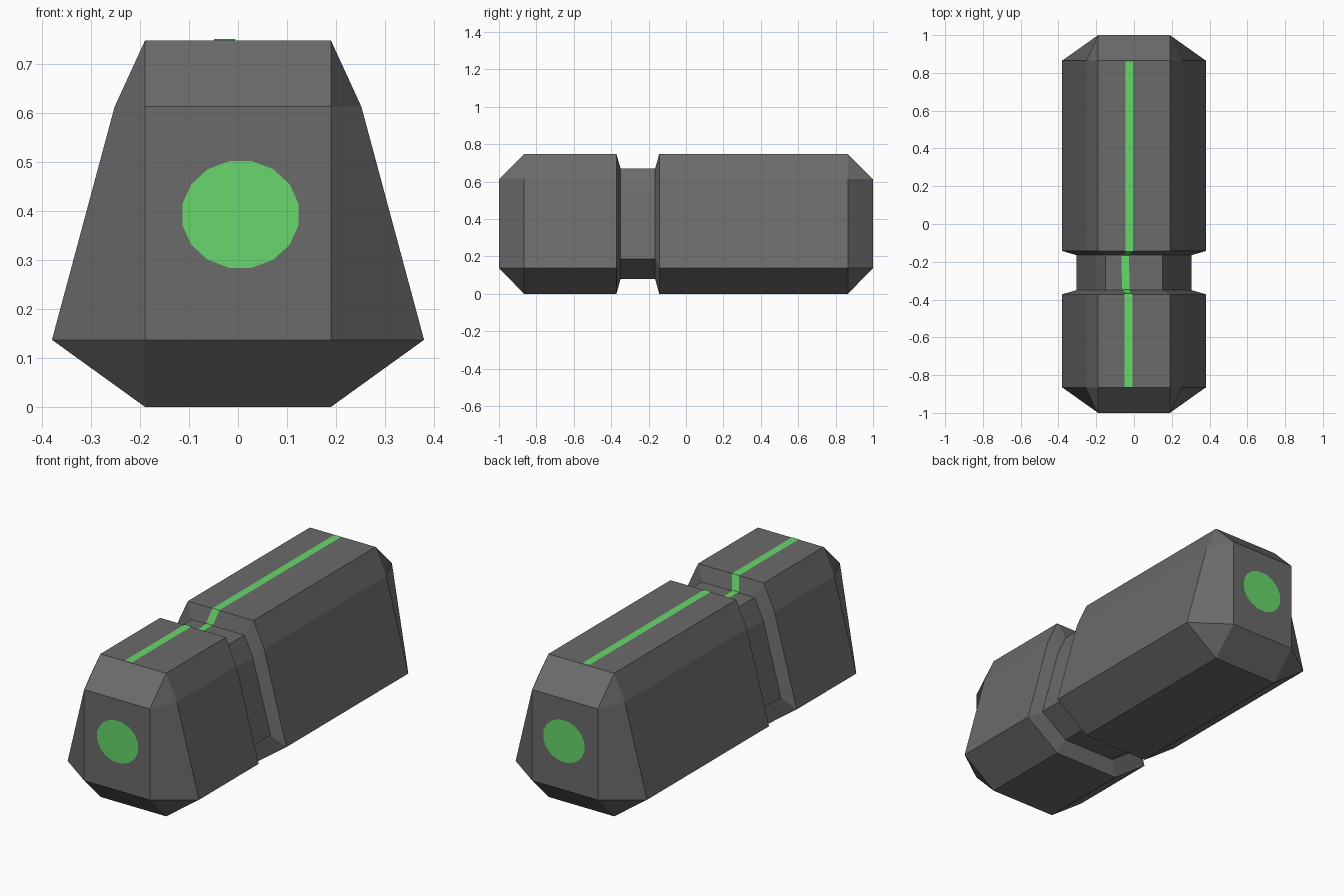
import bpy, bmesh, math

if "Cube" in bpy.data.objects:
    bpy.data.objects.remove(bpy.data.objects["Cube"])


def material(name, rgb):
    m = bpy.data.materials.new(name)
    m.diffuse_color = (*rgb, 1)
    m.use_nodes = True
    m.node_tree.nodes["Principled BSDF"].inputs["Base Color"].default_value = m.diffuse_color
    return m


grey = material("dark grey", (0.145, 0.145, 0.145))
green = material("bright green", (0.14, 0.68, 0.15))


def finish(bm, name, mat, recalc=True):
    bmesh.ops.remove_doubles(bm, verts=bm.verts, dist=1e-4)
    if recalc:
        bmesh.ops.recalc_face_normals(bm, faces=bm.faces)
    me = bpy.data.meshes.new(name)
    bm.to_mesh(me)
    bm.free()
    me.materials.append(mat)
    ob = bpy.data.objects.new(name, me)
    bpy.context.collection.objects.link(ob)
    return ob


# Cross-sections: right half mirrored to a full eight-sided loop
def mirrored(half):
    return half + [(-x, z) for x, z in reversed(half)]


full = mirrored([(0.19, 0), (0.38, 0.137), (0.252, 0.613), (0.19, 0.748)])
cap = mirrored([(0.19, 0.137), (0.19, 0.137), (0.19, 0.613), (0.19, 0.613)])
waist = [(x * 0.8, 0.377 + (z - 0.377) * 0.79) for x, z in full]

# Body: chamfered ends with a recessed groove
stations = [(-1, cap), (-0.865, full), (-0.372, full), (-0.35, waist),
            (-0.165, waist), (-0.143, full), (0.865, full), (1, cap)]
bm = bmesh.new()
rings = [[bm.verts.new((x, y, z)) for x, z in sec] for y, sec in stations]
for a, b in zip(rings, rings[1:]):
    for i in range(8):
        j = (i + 1) % 8
        bm.faces.new((a[i], a[j], b[j], b[i]))
bm.faces.new(rings[0])
bm.faces.new(rings[-1])
finish(bm, "body", grey)

# Green round spots on both ends
for name, y, s in (("front_spot", -1.002, 1), ("back_spot", 1.002, -1)):
    bm = bmesh.new()
    vs = []
    for i in range(16):
        t = s * math.tau * (i + 0.5) / 16
        vs.append(bm.verts.new((0.005 + 0.121 * math.cos(t), y,
                                0.393 + 0.111 * math.sin(t))))
    bm.faces.new(vs)
    finish(bm, name, green, False)

# Thin green stripe along the top, dipping through the groove
path = [(-0.029, -0.863, 0.751), (-0.029, -0.369, 0.751),
        (-0.043, -0.347, 0.675), (-0.047, -0.168, 0.675),
        (-0.025, -0.146, 0.751), (-0.024, 0.86, 0.751)]
bm = bmesh.new()
rows = [[bm.verts.new((x + d, y, z)) for d in (-0.02, 0.02)] for x, y, z in path]
for a, b in zip(rows, rows[1:]):
    bm.faces.new((a[0], a[1], b[1], b[0]))
finish(bm, "top_stripe", green, False)
